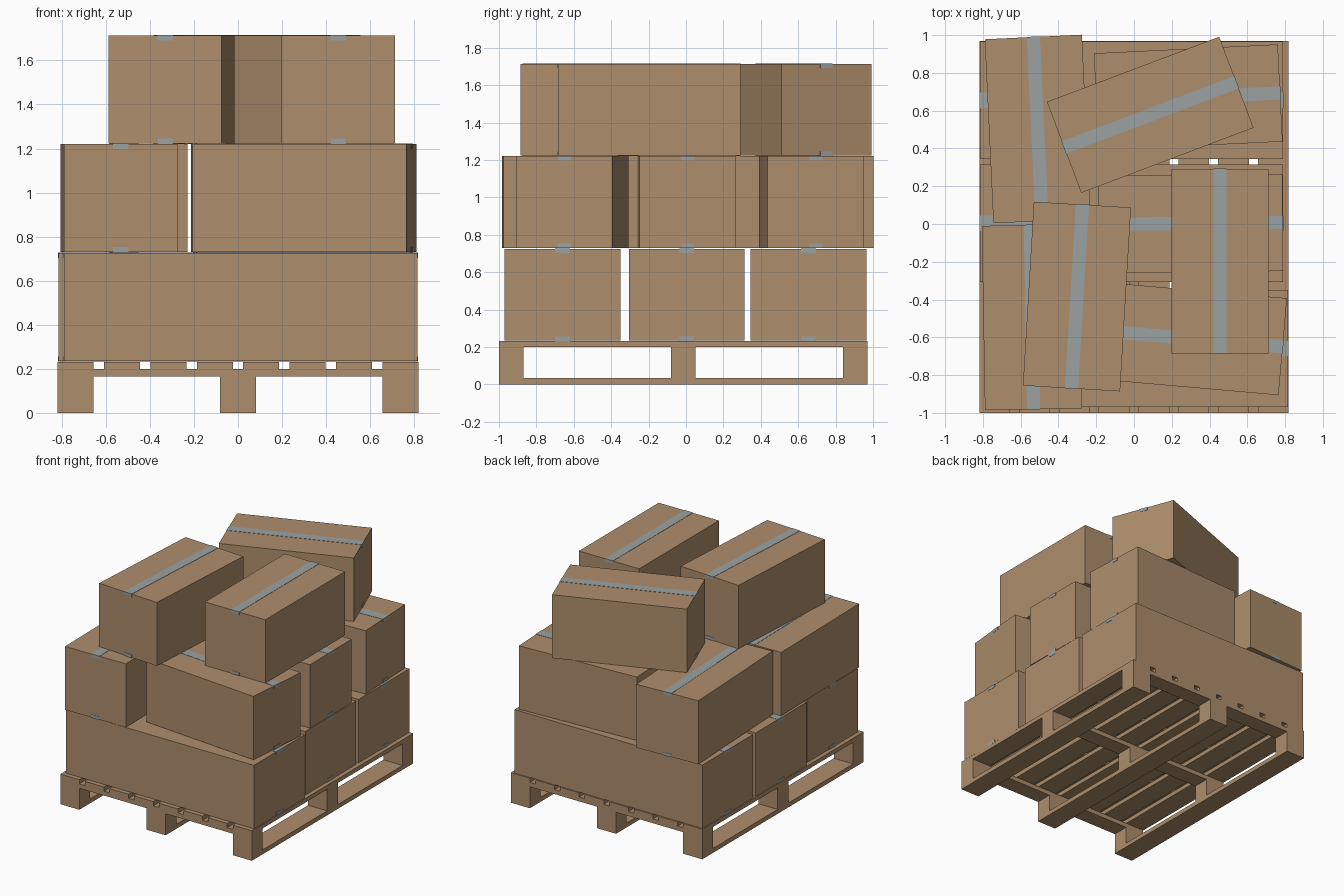
import bpy, bmesh
from math import radians
from mathutils import Matrix, Vector

if "Cube" in bpy.data.objects:
    bpy.data.objects.remove(bpy.data.objects["Cube"])


def material(name, rgb):
    m = bpy.data.materials.new(name)
    m.diffuse_color = (*rgb, 1)
    m.use_nodes = True
    m.node_tree.nodes["Principled BSDF"].inputs["Base Color"].default_value = m.diffuse_color
    return m


CARD = material("cardboard", (0.42, 0.27, 0.15))
WOOD = material("pallet_wood", (0.42, 0.27, 0.15))
TAPE = material("packing_tape", (0.33, 0.36, 0.36))


def finish(name, bm, mat, loc=(0, 0, 0), angle=0):
    bmesh.ops.recalc_face_normals(bm, faces=bm.faces)
    me = bpy.data.meshes.new(name)
    bm.to_mesh(me)
    bm.free()
    me.materials.append(mat)
    ob = bpy.data.objects.new(name, me)
    ob.location = loc
    ob.rotation_euler.z = radians(angle)
    bpy.context.collection.objects.link(ob)
    return ob


def block(name, size, loc, mat, angle=0):
    bm = bmesh.new()
    bmesh.ops.create_cube(bm, size=1, matrix=Matrix.Diagonal((*size, 1)))
    return finish(name, bm, mat, loc, angle)


def tape_strip(name, length, height, width, loc, angle):
    # U-shaped strip folded over both ends, on the top and on the underside
    t, lap = 0.002, 0.022
    a, h = length / 2, height / 2
    prof = [(-a - t, h - lap), (-a - t, h + t), (a + t, h + t), (a + t, h - lap),
            (a, h - lap), (a, h), (-a, h), (-a, h - lap)]
    bm = bmesh.new()
    for s in (1, -1):
        f = bm.faces.new([bm.verts.new((x, -width / 2, s * z)) for x, z in prof])
        ext = bmesh.ops.extrude_face_region(bm, geom=[f])["geom"]
        vs = [v for v in ext if isinstance(v, bmesh.types.BMVert)]
        bmesh.ops.translate(bm, vec=Vector((0, width, 0)), verts=vs)
    finish(name, bm, TAPE, loc, angle)


def carton(name, x, y, base, length, width, angle, tape=0.07):
    # long axis lies along the angle direction
    h = 0.49
    loc = (x, y, base + h / 2)
    block(name, (length, width, h), loc, CARD, angle)
    tape_strip(name + "_tape", length, h, tape, loc, angle)


# Pallet: runners, blocks, cross boards and deck boards
YC, YL = -0.015, 1.97
for i, x in enumerate((-0.737, 0, 0.737)):
    block(f"pallet_runner_{i}", (0.163, YL, 0.034), (x, YC, 0.017), WOOD)
    for j, y in enumerate((-0.935, -0.015, 0.905)):
        block(f"pallet_block_{i}_{j}", (0.163, 0.13, 0.132), (x, y, 0.1), WOOD)
for j, y in enumerate((-0.935, -0.015, 0.905)):
    block(f"pallet_cross_board_{j}", (1.637, 0.13, 0.034), (0, y, 0.183), WOOD)
for i in range(8):
    block(f"pallet_deck_board_{i}", (0.163, YL, 0.032),
          (-0.737 + i * 1.474 / 7, YC, 0.216), WOOD)

# Bottom layer: three long cartons
Z1, Z2, Z3 = 0.235, 0.73, 1.223
for n, x, y in (("front", 0.013, -0.66), ("middle", -0.013, 0.004), ("back", -0.013, 0.655)):
    carton(f"bottom_carton_{n}", x, y, Z1, 1.605, 0.62, 0, 0.08)

# Middle and top layers: smaller cartons, loosely turned
LOOSE = [
    ("middle_carton_left_back", -0.51, 0.503, Z2, 92.7),
    ("middle_carton_left_front", -0.54, -0.493, Z2, 91.0),
    ("middle_carton_right_front", 0.302, -0.607, Z2, -5.0),
    ("middle_carton_right_middle", 0.30, 0.003, Z2, 0.6),
    ("middle_carton_right_back", 0.287, 0.67, Z2, 2.8),
    ("top_carton_left", -0.302, -0.384, Z3, 86.6),
    ("top_carton_right", 0.455, -0.197, Z3, 90.0),
    ("top_carton_back", 0.086, 0.578, Z3, 20.7),
]
for n, x, y, z, a in LOOSE:
    carton(n, x, y, z, 0.975, 0.515, a)
